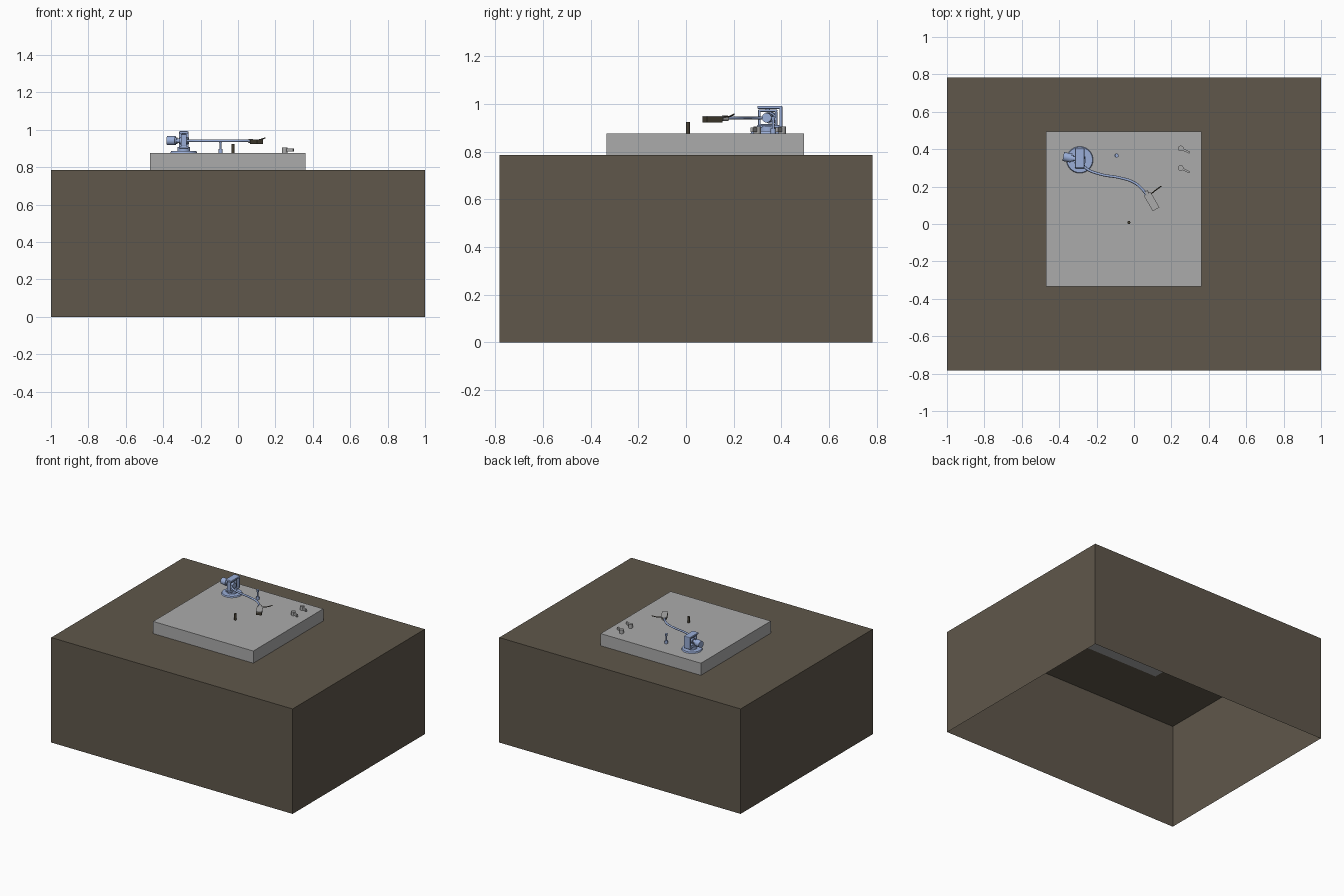
import bpy, bmesh, math
from mathutils import Vector, Matrix

if "Cube" in bpy.data.objects:
    bpy.data.objects.remove(bpy.data.objects["Cube"])


def material(name, rgb):
    m = bpy.data.materials.new(name)
    m.diffuse_color = (*rgb, 1)
    m.use_nodes = True
    m.node_tree.nodes["Principled BSDF"].inputs["Base Color"].default_value = m.diffuse_color
    return m


BROWN = material("brown_wood", (0.115, 0.096, 0.070))
GREY = material("grey_metal", (0.41, 0.41, 0.41))
BLUE = material("steel_blue", (0.32, 0.42, 0.68))
DARK = material("dark_bronze", (0.06, 0.05, 0.032))


def finish(name, bm, mat, smooth=False):
    me = bpy.data.meshes.new(name)
    bm.to_mesh(me)
    bm.free()
    me.materials.append(mat)
    ob = bpy.data.objects.new(name, me)
    bpy.context.collection.objects.link(ob)
    if smooth:
        bpy.context.view_layer.objects.active = ob
        ob.select_set(True)
        bpy.ops.object.shade_smooth_by_angle(angle=math.radians(35))
        ob.select_set(False)
    return ob


def box(name, center, size, mat, turn=0.0, bevel=0.0, open_bottom=False):
    bm = bmesh.new()
    bmesh.ops.create_cube(bm, size=1, matrix=Matrix.Translation(center)
                          @ Matrix.Rotation(turn, 4, 'Z') @ Matrix.Diagonal((*size, 1)))
    if open_bottom:
        bm.normal_update()
        bmesh.ops.delete(bm, geom=[f for f in bm.faces if f.normal.z < -0.5], context='FACES')
    if bevel:
        bmesh.ops.bevel(bm, geom=bm.edges[:], offset=bevel, segments=2, affect='EDGES', profile=0.5)
    return finish(name, bm, mat)


def rod(name, a, b, r1, mat, r2=None, sides=24):
    """Cylinder or cone from point a to point b."""
    a, b = Vector(a), Vector(b)
    d = b - a
    bm = bmesh.new()
    bmesh.ops.create_cone(bm, cap_ends=True, segments=sides, radius1=r1,
                          radius2=r1 if r2 is None else r2, depth=d.length,
                          matrix=Matrix.Translation((a + b) / 2)
                          @ d.to_track_quat('Z', 'Y').to_matrix().to_4x4())
    return finish(name, bm, mat, True)


def tube(name, pts, r, mat):
    """Smooth round tube through the points."""
    cu = bpy.data.curves.new(name, 'CURVE')
    cu.dimensions = '3D'
    cu.bevel_depth = r
    cu.bevel_resolution = 3
    cu.use_fill_caps = True
    sp = cu.splines.new('BEZIER')
    sp.bezier_points.add(len(pts) - 1)
    for bp, p in zip(sp.bezier_points, pts):
        bp.co = p
        bp.handle_left_type = bp.handle_right_type = 'AUTO'
    cu.materials.append(mat)
    ob = bpy.data.objects.new(name, cu)
    bpy.context.collection.objects.link(ob)
    return ob


# Hollow cabinet, open underneath, and the turntable plinth
box("cabinet", (0, 0, 0.393), (2, 1.564, 0.786), BROWN, open_bottom=True)
box("plinth", (-0.055, 0.081, 0.83), (0.83, 0.828, 0.094), GREY)

# Centre spindle
rod("spindle", (-0.027, 0.008, 0.875), (-0.027, 0.008, 0.924), 0.008, DARK)

# Tonearm base
px, py = -0.29, 0.343
rod("arm_base", (px, py, 0.876), (px, py, 0.886), 0.072, BLUE, 0.068, sides=40)
rod("arm_pillar", (px, py, 0.884), (px, py, 0.908), 0.034, BLUE)

# Bearing: arched frame with a gimbal ring inside
box("bearing_foot", (px, py + 0.005, 0.906), (0.05, 0.10, 0.010), BLUE, bevel=0.003)
box("bearing_post", (px, 0.398, 0.945), (0.05, 0.013, 0.085), BLUE, bevel=0.003)
box("bearing_roof", (px, 0.352, 0.986), (0.05, 0.105, 0.013), BLUE, bevel=0.004)
for s in (-1, 1):
    box("gimbal_side", (px, py + s * 0.035, 0.942), (0.03, 0.010, 0.06), BLUE, bevel=0.003)
    box("gimbal_bar", (px, py, 0.942 + s * 0.030), (0.03, 0.08, 0.010), BLUE, bevel=0.003)
rod("bearing_pin", (px, py, 0.965), (px, py, 0.988), 0.010, BLUE)

# Rear shaft, counterweight and hub, all along the arm axis
z = 0.942
axis = Vector((math.cos(-0.2), math.sin(-0.2), 0))
hub = Vector((px, py, z))
rod("arm_hub", hub - axis * 0.02, hub + axis * 0.025, 0.02, BLUE)
rod("rear_shaft", hub - axis * 0.05, hub, 0.012, BLUE)
rod("counterweight", hub - axis * 0.090, hub - axis * 0.045, 0.024, BLUE, sides=32)
rod("counterweight_rim", hub - axis * 0.045, hub - axis * 0.036, 0.018, BLUE)

# S-shaped arm tube
tube("arm_tube", [(px, py - 0.005, z), (-0.255, 0.297, z), (-0.18, 0.266, z), (-0.075, 0.247, z),
                  (0.0, 0.222, z), (0.045, 0.185, z), (0.068, 0.155, z)], 0.007, BLUE)

# Headshell: connector, thin grey plate, dark cartridge and finger lift
h = Vector((0.049, -0.084, 0)).normalized()
neck = Vector((0.068, 0.165, 0.940))
turn = math.atan2(h.y, h.x)
rod("headshell_collar", neck - h * 0.012, neck + h * 0.015, 0.011, GREY)
mid = neck + h * 0.052
box("headshell_plate", mid + Vector((0, 0, 0.007)), (0.096, 0.041, 0.004), GREY, turn)
box("cartridge", mid + h * 0.010 + Vector((0, 0, -0.006)), (0.075, 0.038, 0.022), DARK, turn)
tube("finger_lift", [(0.087, 0.158, 0.946), (0.115, 0.180, 0.947), (0.145, 0.202, 0.957)], 0.003, DARK)

# Arm rest post with a cup on top
rx, ry = -0.093, 0.366
rod("rest_foot", (rx, ry, 0.876), (rx, ry, 0.897), 0.011, BLUE)
rod("rest_stem", (rx, ry, 0.895), (rx, ry, 0.935), 0.005, BLUE)
rod("rest_cup", (rx, ry, 0.932), (rx, ry, 0.948), 0.007, BLUE, 0.010)

# Two control levers
for ky in (0.404, 0.299):
    rod("control_knob", (0.25, ky, 0.876), (0.25, ky, 0.905), 0.015, GREY)
    box("control_lever", (0.275, ky - 0.012, 0.892), (0.05, 0.011, 0.018), GREY, -0.45)
